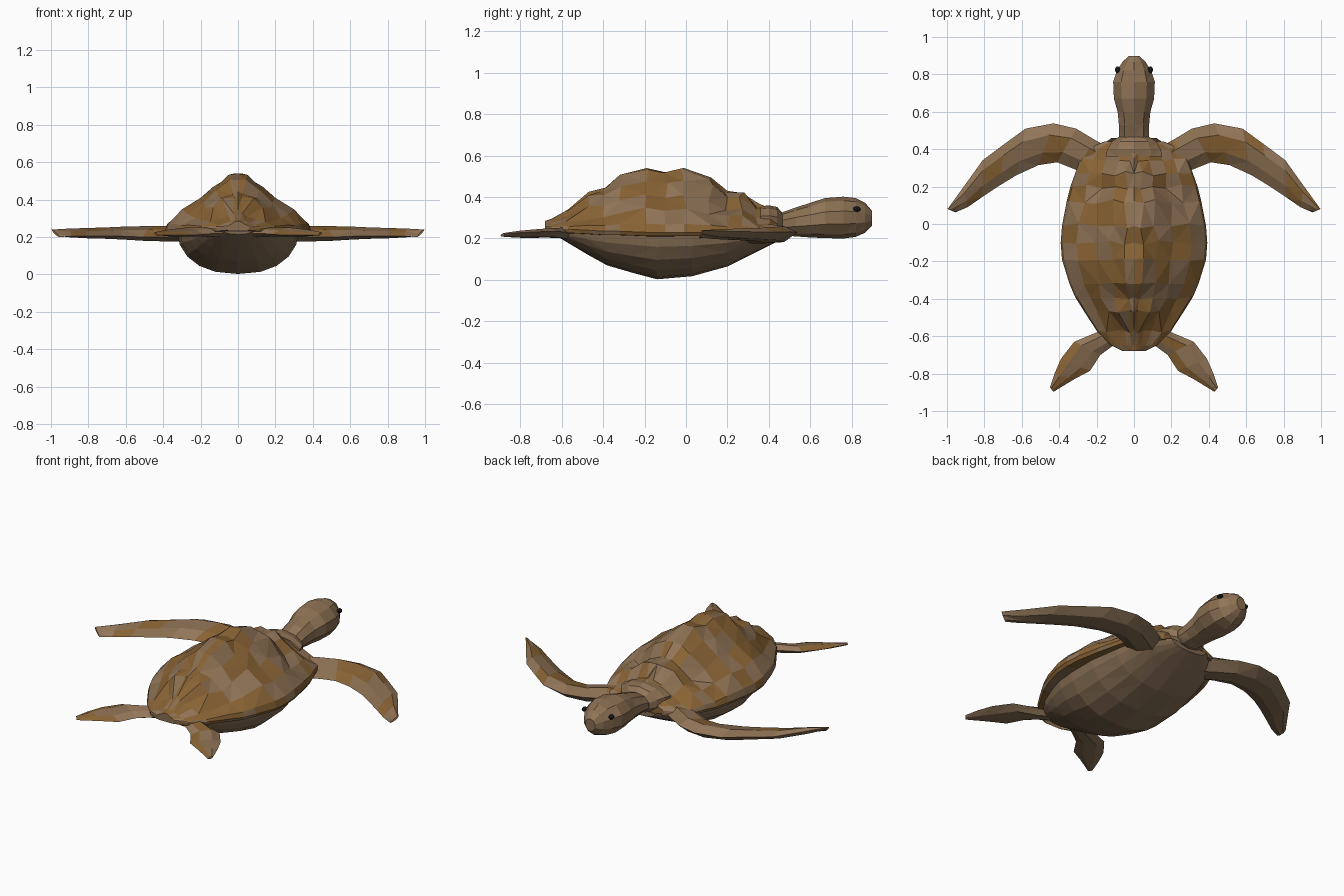
import bpy, bmesh, random
from math import sin, cos, pi
from mathutils import Vector

random.seed(7)


def material(name, rgb):
    m = bpy.data.materials.new(name)
    m.diffuse_color = (*rgb, 1)
    return m


TAN = material("tan_skin", (0.29, 0.18, 0.10))
BROWN = material("brown_skin", (0.25, 0.155, 0.08))
AMBER = material("amber_scute", (0.25, 0.125, 0.035))
BELLY = material("belly", (0.23, 0.15, 0.085))
BLACK = material("eye_black", (0.01, 0.01, 0.01))


def loft(name, sections, mats, closed=True, caps=(True, True)):
    """Skin a row of equal cross-sections with flat triangles in mixed colours."""
    bm = bmesh.new()
    rows = [[bm.verts.new(p) for p in s] for s in sections]
    n = len(rows[0])
    for a, b in zip(rows, rows[1:]):
        for i in range(n if closed else n - 1):
            j = (i + 1) % n
            bm.faces.new((a[i], a[j], b[j], b[i]))
    for row, cap in zip((rows[0], rows[-1]), caps):
        if cap:
            bm.faces.new(row)
    for f in bm.faces:
        f.material_index = random.randrange(len(mats))
    bmesh.ops.recalc_face_normals(bm, faces=bm.faces[:])
    bmesh.ops.triangulate(bm, faces=bm.faces[:], quad_method='SHORT_EDGE')
    me = bpy.data.meshes.new(name)
    bm.to_mesh(me)
    bm.free()
    for m in mats:
        me.materials.append(m)
    ob = bpy.data.objects.new(name, me)
    bpy.context.collection.objects.link(ob)
    return ob


def mirrored(half):
    """Complete a half section that runs from the rim to the centre line."""
    return half + [Vector((-p.x, p.y, p.z)) for p in half[-2::-1]]


# Carapace: y, half width, rim height, crest height
shell = [(-0.68, 0.06, 0.255, 0.285), (-0.65, 0.12, 0.25, 0.295),
         (-0.57, 0.20, 0.245, 0.34), (-0.47, 0.265, 0.24, 0.425),
         (-0.39, 0.315, 0.235, 0.445), (-0.32, 0.345, 0.235, 0.505),
         (-0.19, 0.385, 0.23, 0.54), (-0.10, 0.392, 0.23, 0.52),
         (-0.01, 0.385, 0.23, 0.54), (0.12, 0.36, 0.23, 0.495),
         (0.20, 0.34, 0.23, 0.43), (0.27, 0.315, 0.235, 0.42),
         (0.35, 0.285, 0.235, 0.37), (0.405, 0.245, 0.235, 0.345),
         (0.44, 0.16, 0.24, 0.325)]
arch = [(1, 0), (0.97, 0.13), (0.76, 0.34), (0.53, 0.57), (0.31, 0.83), (0.12, 0.97), (0, 1)]
sections = []
for k, (y, w, rim, top) in enumerate(shell):
    half = [Vector((0.72 * w, y, rim - 0.02)), Vector((0.97 * w, y, rim - 0.018))]
    for i, (fx, fz) in enumerate(arch):
        p = Vector((fx * w, y, rim + fz * (top - rim)))
        if 1 < i < 6 and 1 < k < 13:
            p += Vector([random.uniform(-0.014, 0.014) for _ in range(3)])
        half.append(p)
    sections.append(mirrored(half))
loft("carapace", sections, [TAN, AMBER, AMBER, BROWN], closed=False)

# Plastron: y, half width, lowest point
belly = [(-0.63, 0.07, 0.215), (-0.58, 0.15, 0.185), (-0.48, 0.225, 0.125),
         (-0.38, 0.27, 0.07), (-0.26, 0.31, 0.035), (-0.14, 0.325, 0.003),
         (0.03, 0.325, 0.018), (0.20, 0.30, 0.065), (0.30, 0.27, 0.115),
         (0.38, 0.23, 0.155), (0.46, 0.12, 0.195)]
sections = []
for y, w, low in belly:
    half = [Vector((w * cos(a) ** 0.85 if i < 5 else 0, y, 0.23 - (0.23 - low) * sin(a)))
            for i, a in enumerate(pi / 2 * t / 5 for t in range(6))]
    sections.append(mirrored(half))
loft("plastron", sections, [BELLY], closed=False)


def ring(y, w, low, high, n=10):
    zc, h = (low + high) / 2, (high - low) / 2
    return [Vector((w * cos(2 * pi * i / n + pi / 2), y, zc + h * sin(2 * pi * i / n + pi / 2)))
            for i in range(n)]


# Neck and head: y, half width, bottom, top
head = [(0.36, 0.09, 0.20, 0.32), (0.46, 0.085, 0.215, 0.325), (0.53, 0.085, 0.21, 0.35),
        (0.60, 0.092, 0.205, 0.372), (0.67, 0.113, 0.202, 0.395), (0.76, 0.117, 0.20, 0.402),
        (0.82, 0.096, 0.208, 0.395), (0.865, 0.066, 0.228, 0.372), (0.897, 0.032, 0.26, 0.335)]
loft("head_and_neck", [ring(*r) for r in head], [TAN, BROWN])

# Skin collar where the neck leaves the shell
collar = [(0.36, 0.16, 0.22, 0.355), (0.40, 0.15, 0.215, 0.36),
          (0.44, 0.125, 0.21, 0.352), (0.465, 0.088, 0.21, 0.325)]
loft("neck_collar", [ring(*r) for r in collar], [TAN, BROWN])


def flipper(name, side, stations):
    """Each station: leading x, y, z, trailing x, y, z, thickness."""
    sections = []
    for lx, ly, lz, tx, ty, tz, th in stations:
        lead, trail = Vector((lx * side, ly, lz)), Vector((tx * side, ty, tz))
        up = Vector((0, 0, th / 2))
        a, b = lead.lerp(trail, 0.28), lead.lerp(trail, 0.7)
        sections.append([lead, a + up, b + up * 0.8, trail, b - up * 0.8, a - up])
    ob = loft(name, sections, [TAN, BROWN, AMBER])
    # Undersides are plain belly skin
    ob.data.materials.append(BELLY)
    for p in ob.data.polygons:
        if p.normal.z < -0.1:
            p.material_index = 3


front = [(0.12, 0.40, 0.225, 0.22, 0.22, 0.21, 0.09),
         (0.21, 0.45, 0.23, 0.31, 0.29, 0.205, 0.09),
         (0.31, 0.51, 0.23, 0.41, 0.33, 0.20, 0.08),
         (0.43, 0.538, 0.23, 0.51, 0.315, 0.20, 0.075),
         (0.58, 0.51, 0.232, 0.63, 0.26, 0.205, 0.065),
         (0.69, 0.43, 0.232, 0.72, 0.205, 0.205, 0.055),
         (0.81, 0.34, 0.232, 0.81, 0.145, 0.205, 0.048),
         (0.91, 0.20, 0.235, 0.89, 0.09, 0.205, 0.038),
         (0.997, 0.08, 0.24, 0.955, 0.062, 0.20, 0.015)]
rear = [(0.12, -0.53, 0.225, 0.06, -0.62, 0.22, 0.05),
        (0.19, -0.575, 0.23, 0.125, -0.66, 0.22, 0.05),
        (0.32, -0.63, 0.235, 0.18, -0.70, 0.215, 0.042),
        (0.39, -0.72, 0.232, 0.235, -0.785, 0.21, 0.035),
        (0.425, -0.80, 0.228, 0.32, -0.83, 0.21, 0.028),
        (0.45, -0.875, 0.222, 0.43, -0.897, 0.212, 0.014)]

for side, word in ((1, "right"), (-1, "left")):
    flipper("front_flipper_" + word, side, front)
    flipper("rear_flipper_" + word, side, rear)
    # Eye
    bpy.ops.mesh.primitive_uv_sphere_add(segments=8, ring_count=6, radius=0.018,
                                         location=(0.088 * side, 0.825, 0.342))
    eye = bpy.context.object
    eye.name = "eye_" + word
    eye.scale = (0.8, 1.0, 0.75)
    eye.data.materials.append(BLACK)
